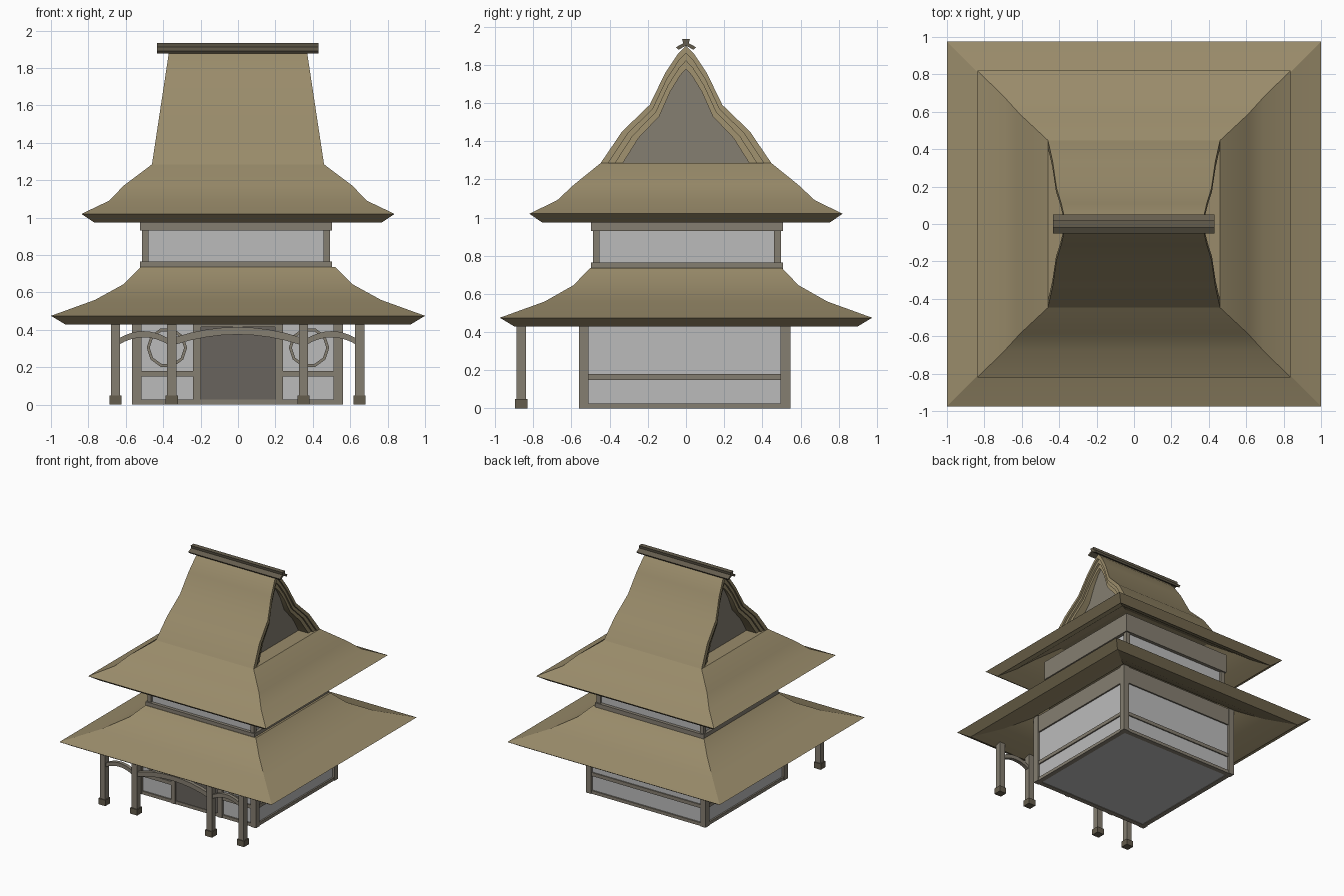
import bpy, bmesh, math
from mathutils import Vector

if "Cube" in bpy.data.objects:
    bpy.data.objects.remove(bpy.data.objects["Cube"])


def mat(name, rgb):
    m = bpy.data.materials.new(name)
    m.diffuse_color = (*rgb, 1)
    m.use_nodes = True
    m.node_tree.nodes["Principled BSDF"].inputs["Base Color"].default_value = m.diffuse_color
    return m


THATCH = mat("thatch", (0.32, 0.26, 0.145))
WOOD = mat("wood", (0.235, 0.21, 0.165))
WALL = mat("plaster", (0.5, 0.5, 0.5))
DOOR = mat("dark_door", (0.14, 0.125, 0.11))
RIDGE = mat("ridge_wood", (0.13, 0.11, 0.075))


def finish(name, bm, material, smooth=None):
    bmesh.ops.remove_doubles(bm, verts=bm.verts, dist=1e-5)
    bmesh.ops.recalc_face_normals(bm, faces=bm.faces)
    me = bpy.data.meshes.new(name)
    bm.to_mesh(me)
    bm.free()
    ob = bpy.data.objects.new(name, me)
    bpy.context.collection.objects.link(ob)
    me.materials.append(material)
    if smooth:
        bpy.ops.object.select_all(action='DESELECT')
        ob.select_set(True)
        bpy.context.view_layer.objects.active = ob
        bpy.ops.object.shade_smooth_by_angle(angle=math.radians(smooth))
    return ob


def boxes(name, material, items):
    """Each item is (x0, x1, y0, y1, z0, z1)."""
    bm = bmesh.new()
    for x0, x1, y0, y1, z0, z1 in items:
        vs = bmesh.ops.create_cube(bm, size=1)['verts']
        for v in vs:
            v.co = Vector(((x0 + x1) / 2 + v.co.x * (x1 - x0),
                           (y0 + y1) / 2 + v.co.y * (y1 - y0),
                           (z0 + z1) / 2 + v.co.z * (z1 - z0)))
    return finish(name, bm, material)


def loft(bm, loops, closed):
    rows = [[bm.verts.new(p) for p in lp] for lp in loops]
    n = len(rows[0])
    for a, b in zip(rows, rows[1:]):
        for i in range(n if closed else n - 1):
            j = (i + 1) % n
            bm.faces.new((a[i], a[j], b[j], b[i]))
    bm.faces.new(rows[0])
    bm.faces.new(rows[-1])


def hip_roof(name, profile):
    """Rectangular rings of (half x, half y, z), from inner soffit to top."""
    bm = bmesh.new()
    loft(bm, [[(-x, -y, z), (x, -y, z), (x, y, z), (-x, y, z)] for x, y, z in profile], True)
    return finish(name, bm, THATCH, 24)


def ring(cx, cy, hx, hy, t, z0, z1):
    """Four beams around a rectangle."""
    return [(cx - hx, cx + hx, cy - hy, cy - hy + t, z0, z1),
            (cx - hx, cx + hx, cy + hy - t, cy + hy, z0, z1),
            (cx - hx, cx - hx + t, cy - hy + t, cy + hy - t, z0, z1),
            (cx + hx - t, cx + hx, cy - hy + t, cy + hy - t, z0, z1)]


def corners(cx, cy, hx, hy, w, z0, z1):
    return [(cx + sx * (hx - w / 2) - w / 2, cx + sx * (hx - w / 2) + w / 2,
             cy + sy * (hy - w / 2) - w / 2, cy + sy * (hy - w / 2) + w / 2, z0, z1)
            for sx in (-1, 1) for sy in (-1, 1)]


# roofs
hip_roof("lower_roof", [(.49, .48, .67), (.575, .555, .58), (.735, .715, .495), (.925, .9, .43),
                        (1, .975, .475), (.765, .74, .56), (.61, .59, .645), (.52, .502, .735)])
hip_roof("upper_roof", [(.42, .4, 1.2), (.575, .555, 1.1), (.66, .645, 1.035), (.77, .755, .975),
                        (.837, .82, 1.02), (.69, .675, 1.09), (.61, .587, 1.172), (.46, .447, 1.285)])

# gable roof with stepped verges and recessed end panels
Z0 = 1.285
half = [(.447, Z0), (.335, 1.45), (.19, 1.59), (.11, 1.755), (.04, 1.86)]
prof = [(-y, z) for y, z in half] + [(0, 1.9)] + [(y, z) for y, z in reversed(half)]


def gable_line(side, s, t, inset, flat=None):
    pts = []
    for y, z in prof:
        zz = Z0 + (z - Z0) * t
        x = flat if flat else .46 - .09 * (zz - Z0) / .595 - inset
        pts.append((side * x, y * s, zz))
    return pts


steps = [(.74, .8, 0, .335), (.74, .8, .03), (.83, .87, .03), (.83, .87, .015),
         (.91, .935, .015), (.91, .935, 0), (1, 1, 0)]
bm = bmesh.new()
loft(bm, [gable_line(-1, *s) for s in steps] + [gable_line(1, *s) for s in reversed(steps)], False)
finish("gable_roof", bm, THATCH, 24)
bm = bmesh.new()
for side in (-1, 1):
    bm.faces.new([bm.verts.new(p) for p in gable_line(side, .75, .81, 0, .338)])
finish("gable_panels", bm, WOOD)

# ridge cap
cap = [(0, 1.9), (.04, 1.878), (.052, 1.892), (.015, 1.912), (.02, 1.935)]
cap = cap + [(-y, z) for y, z in reversed(cap[1:])]
bm = bmesh.new()
loft(bm, [[(x, y, z) for y, z in cap] for x in (-.432, .43)], True)
finish("ridge_cap", bm, RIDGE)

# upper storey
UX, UY = -.01, .005
boxes("upper_walls", WALL, [(UX - .485, UX + .485, UY - .475, UY + .475, .7, 1.1)])
boxes("upper_frame", WOOD,
      ring(UX, UY, .513, .503, .04, .72, .765) + ring(UX, UY, .513, .503, .04, .93, 1.09)
      + corners(UX, UY, .503, .492, .035, .74, .95))

# ground storey
BX, BY = -.003, -.007
boxes("lower_walls", WALL, [(BX - .545, BX + .545, BY - .535, BY + .535, .004, .58)])
HX, HY = .564, .553
sides = ring(BX, BY, HX - .008, HY - .008, .04, .15, .18)[1:]
front = BY - HY + .008
boxes("lower_frame", WOOD,
      corners(BX, BY, HX, HY, .05, 0, .59)
      + ring(BX, BY, HX - .006, HY - .006, .04, 0, .027)
      + ring(BX, BY, HX - .006, HY - .006, .04, .44, .585) + sides
      + [(s * .38 - .15, s * .38 + .15, front, front + .04, .15, .18) for s in (-1, 1)])

# doorway
boxes("door", DOOR, [(-.2, .2, front + .004, front + .04, .012, .415)])
boxes("door_frame", WOOD,
      [(s * .22 - .021, s * .22 + .021, front - .008, front + .04, 0, .45) for s in (-1, 1)]
      + [(-.2, .2, front - .005, front + .04, .415, .45)])

# round window rings
bm = bmesh.new()
for cx in (-.38, .38):
    rows = []
    for r, y in ((.092, front + .03), (.092, front - .004), (.108, front - .004), (.108, front + .03)):
        rows.append([bm.verts.new((cx + r * math.cos(a * math.tau / 10), y,
                                   .305 + r * math.sin(a * math.tau / 10))) for a in range(10)])
    for k in range(4):
        a, b = rows[k], rows[(k + 1) % 4]
        for i in range(10):
            j = (i + 1) % 10
            bm.faces.new((a[i], a[j], b[j], b[i]))
finish("window_rings", bm, WOOD)

# porch posts and footings
PY = -.863
PX = (-.655, -.355, .35, .65)
boxes("porch_posts", WOOD, [(x - .025, x + .025, PY - .025, PY + .025, .03, .46) for x in PX])
boxes("post_footings", RIDGE, [(x - .033, x + .033, PY - .033, PY + .033, 0, .05) for x in PX])

# arched porch beams
bm = bmesh.new()
for x0, x1, rise, t in ((-.64, -.37, .04, .033), (-.34, .335, .055, .04), (.365, .635, .04, .033)):
    secs = []
    for i in range(9):
        u = i / 8
        x, z = x0 + (x1 - x0) * u, .32 + rise * (1 - (2 * u - 1) ** 2)
        secs.append([(x, PY - .015, z), (x, PY + .015, z), (x, PY + .015, z + t), (x, PY - .015, z + t)])
    loft(bm, secs, True)
finish("porch_arches", bm, WOOD, 30)
